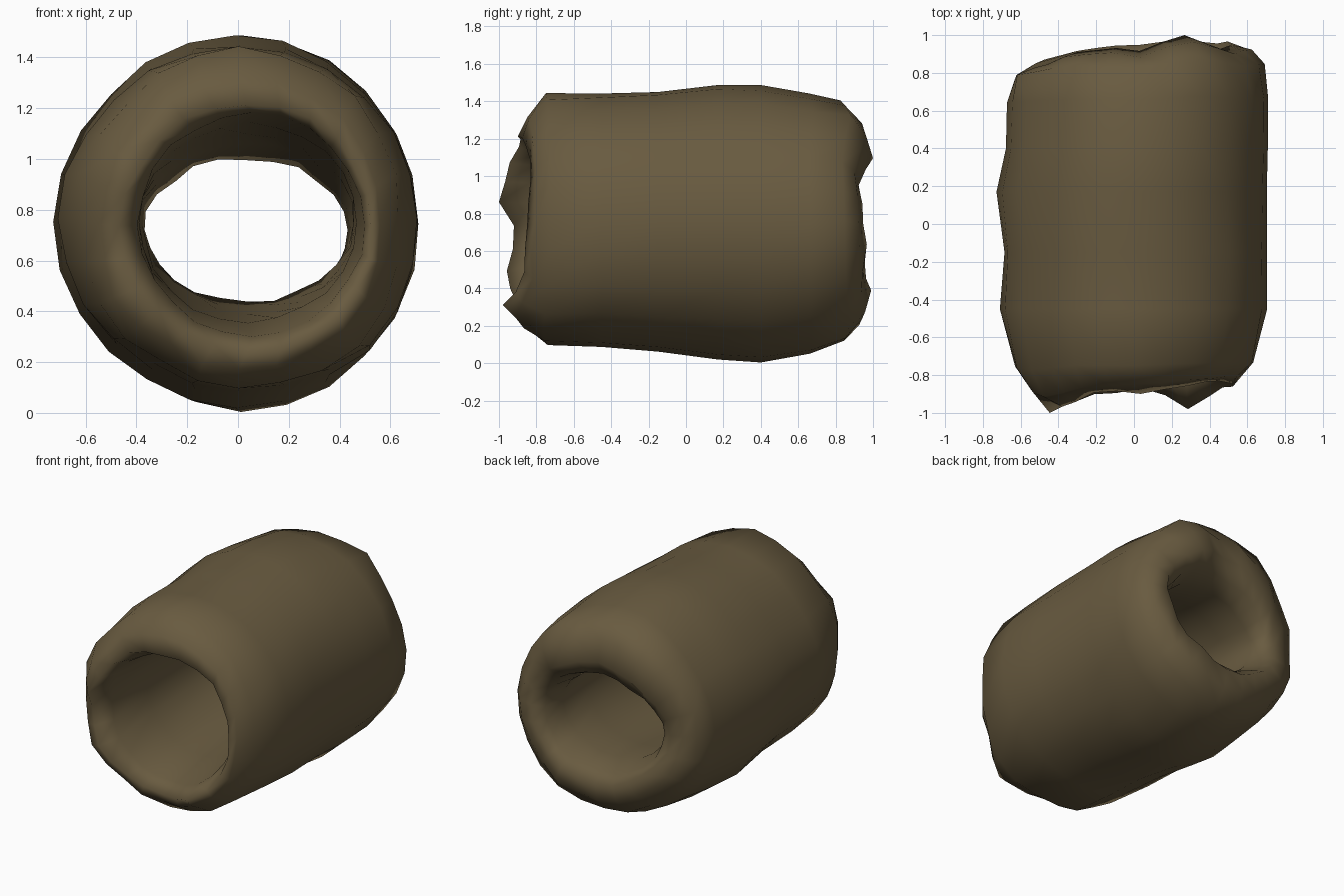
import bpy, bmesh, math, random

random.seed(4)
old = bpy.data.objects.get("Cube")
if old:
    bpy.data.objects.remove(old, do_unlink=True)

SEGMENTS = 24

# Bark colour
bark = bpy.data.materials.new("dark_bark_brown")
bark.use_nodes = True
colour = (0.14, 0.104, 0.051, 1)
bark.diffuse_color = colour
shader = bark.node_tree.nodes["Principled BSDF"]
shader.inputs["Base Color"].default_value = colour
shader.inputs["Roughness"].default_value = 1.0

# Broken rim depth at every 30 degrees, counter-clockwise from +x
front_rim = [-.84, -.83, -.85, -.89, -.9, -.97, -.91, -.95, -.91, -.87, -.96, -.86]
back_rim = [.95, .92, 1.0, .91, .93, .87, .83, .88, .93, .94, .98, .96]


def rim_depth(rim, i):
    a = i * len(rim) / SEGMENTS
    k = int(a)
    return rim[k] + (rim[(k + 1) % len(rim)] - rim[k]) * (a - k)


def swell(angle, centre, amount):
    """Soft bulge or flat on the bark around one direction, in degrees."""
    off = (math.degrees(angle) - centre + 180) % 360 - 180
    return amount * math.exp(-(off / 18) ** 2)


# Outer rings from the front lip, along the bark, to the back lip:
# y, left x, right x, bottom z, top z, pull towards the rim, roughness
bark_rings = [
    (-.90, -.46, .53, .25, 1.22, 1, .012),
    (-.86, -.56, .57, .17, 1.32, .8, .012),
    (-.75, -.635, .64, .09, 1.44, .3, .008),
    (-.45, -.705, .705, .09, 1.44, 0, .004),
    (-.15, -.69, .705, .06, 1.455, 0, .004),
    (.17, -.725, .705, .02, 1.485, 0, .004),
    (.40, -.68, .705, .005, 1.485, 0, .004),
    (.66, -.675, .715, .05, 1.44, .2, .004),
    (.83, -.635, .695, .115, 1.405, .6, .01),
    (.90, -.545, .61, .21, 1.295, .9, .012),
    (.92, -.455, .515, .325, 1.16, 1, .012),
]

# Rings back through the bore, narrowest just behind the back lip
bore_rings = [
    (.86, -.395, .455, .39, 1.05, .8, .015),
    (.72, -.37, .435, .44, 1.0, .2, .02),
    (.45, -.38, .45, .42, 1.06, 0, .01),
    (.05, -.39, .46, .39, 1.10, 0, .008),
    (-.45, -.39, .47, .36, 1.14, 0, .008),
    (-.80, -.39, .50, .30, 1.18, .6, .01),
]

bm = bmesh.new()
loops = []
for ring in bark_rings + bore_rings:
    y, left, right, low, high, pull, rough = ring
    loop = []
    for i in range(SEGMENTS):
        a = math.tau * i / SEGMENTS
        grow = 1 + random.uniform(-rough, rough) * 2
        if ring in bark_rings:
            grow += swell(a, 140, -.03) + swell(a, 238, -.03)
            if y < 0:
                grow += swell(a, 320, .04)
        x = (left + right) / 2 + (right - left) / 2 * math.cos(a) * grow
        z = (low + high) / 2 + (high - low) / 2 * math.sin(a) * grow
        rim, rest = (front_rim, -.9) if y < 0 else (back_rim, .92)
        depth = y + (rim_depth(rim, i) - rest) * pull
        depth += random.uniform(-rough, rough) * pull
        loop.append(bm.verts.new((x, max(-1, min(1, depth)), max(0, z))))
    loops.append(loop)

# Closed skin of the hollow trunk
for k, loop in enumerate(loops):
    following = loops[(k + 1) % len(loops)]
    for i in range(SEGMENTS):
        j = (i + 1) % SEGMENTS
        bm.faces.new((loop[i], loop[j], following[j], following[i]))
bmesh.ops.recalc_face_normals(bm, faces=bm.faces)

# Splinters standing off the lips
for loop, angle, reach in ((loops[0], 165, -1), (loops[0], 295, -.98),
                           (loops[10], 60, 1), (loops[10], 300, .99)):
    loop[round(angle / 360 * SEGMENTS) % SEGMENTS].co.y = reach

mesh = bpy.data.meshes.new("hollow_log")
bm.to_mesh(mesh)
bm.free()
mesh.materials.append(bark)
mesh.shade_smooth()
log = bpy.data.objects.new("hollow_log", mesh)
bpy.context.scene.collection.objects.link(log)
